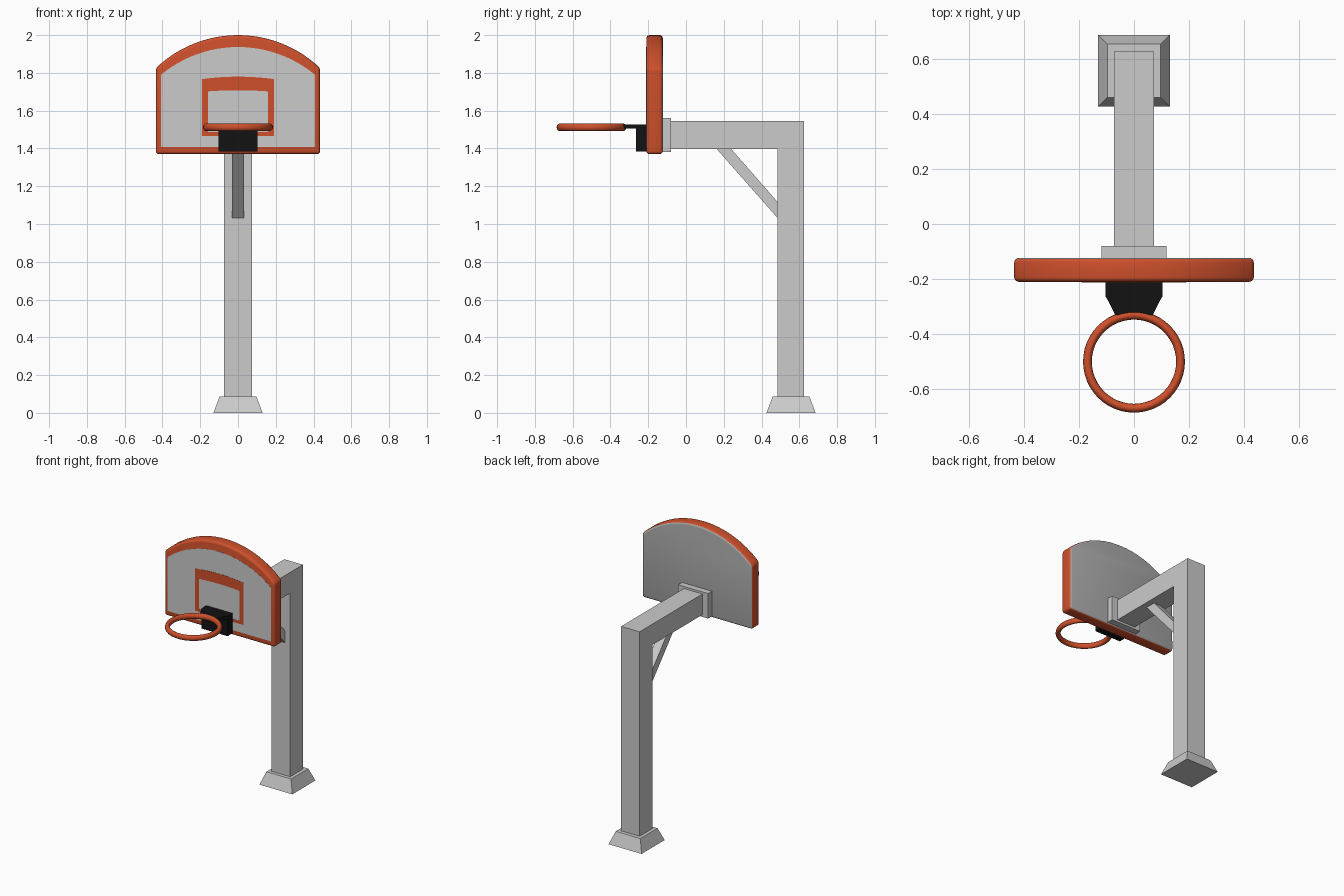
import bpy, bmesh, math
from mathutils import Vector

if "Cube" in bpy.data.objects:
    bpy.data.objects.remove(bpy.data.objects["Cube"])


def material(name, color):
    m = bpy.data.materials.new(name)
    m.diffuse_color = color
    m.use_nodes = True
    m.node_tree.nodes["Principled BSDF"].inputs["Base Color"].default_value = m.diffuse_color
    return m


ORANGE = material("orange_paint", (0.62, 0.08, 0.025, 1))
BLACK = material("black_metal", (0.006, 0.006, 0.006, 1))
GREY = material("grey_paint", (0.4, 0.4, 0.4, 1))


def finish(bm, name, mats=()):
    bmesh.ops.recalc_face_normals(bm, faces=bm.faces)
    me = bpy.data.meshes.new(name)
    bm.to_mesh(me)
    bm.free()
    for m in mats:
        me.materials.append(m)
    ob = bpy.data.objects.new(name, me)
    bpy.context.collection.objects.link(ob)
    return ob


def prism(name, points, offset, mats=(), bevel=0.0):
    """Extrude a closed outline of 3D points along an offset."""
    bm = bmesh.new()
    face = bm.faces.new([bm.verts.new(p) for p in points])
    ext = bmesh.ops.extrude_face_region(bm, geom=[face])
    bmesh.ops.translate(bm, vec=Vector(offset),
                        verts=[g for g in ext["geom"] if isinstance(g, bmesh.types.BMVert)])
    bmesh.ops.recalc_face_normals(bm, faces=bm.faces)
    if bevel:
        sharp = [e for e in bm.edges if e.calc_face_angle() > 0.6]
        bmesh.ops.bevel(bm, geom=sharp, offset=bevel, segments=4, profile=0.5, affect='EDGES')
    return finish(bm, name, mats)


def box(name, x, y, z, mats=()):
    pts = [(-x, y[0], z[0]), (x, y[0], z[0]), (x, y[1], z[0]), (-x, y[1], z[0])]
    return prism(name, pts, (0, 0, z[1] - z[0]), mats)


def side_prism(name, profile, half):
    """Extrude a (y, z) profile symmetrically across x."""
    return prism(name, [(-half, y, z) for y, z in profile], (2 * half, 0, 0))


def arch(half, shoulder, top, n=24):
    """Points of a circular arch from right to left as (x, z)."""
    sag = top - shoulder
    r = (half ** 2 + sag ** 2) / (2 * sag)
    a = math.asin(half / r)
    angles = [a - 2 * a * i / n for i in range(n + 1)]
    return [(r * math.sin(t), top - r + r * math.cos(t)) for t in angles]


def arched(half, bottom, shoulder, top, y):
    pts = [(-half, bottom), (half, bottom)] + arch(half, shoulder, top)
    return [(x, y, z) for x, z in pts]


def smooth(ob):
    bpy.ops.object.select_all(action='DESELECT')
    ob.select_set(True)
    bpy.context.view_layer.objects.active = ob
    bpy.ops.object.shade_smooth_by_angle(angle=math.radians(40))


# Footing: tapered block
bm = bmesh.new()
bmesh.ops.create_cube(bm, size=1)
for v in bm.verts:
    h = 0.13 if v.co.z < 0 else 0.097
    v.co = (math.copysign(h, v.co.x), 0.556 + math.copysign(h, v.co.y),
            0 if v.co.z < 0 else 0.088)
finish(bm, "footing")

# Post with overhanging arm, brace and mounting plate
side_prism("post_and_arm", [(0.484, 0.08), (0.626, 0.08), (0.626, 1.545), (-0.085, 1.545),
                            (-0.085, 1.397), (0.484, 1.397)], 0.073)
side_prism("brace", [(0.16, 1.4), (0.237, 1.4), (0.488, 1.113), (0.488, 1.028)], 0.031)
box("mounting_plate", 0.118, (-0.13, -0.08), (1.382, 1.56))

# Backboard: rounded orange slab with a grey back
board = prism("backboard", arched(0.435, 1.37, 1.825, 2.0, -0.21), (0, 0.087, 0),
              [ORANGE, GREY], bevel=0.017)
for p in board.data.polygons:
    if p.normal.y > 0.75:
        p.material_index = 1
smooth(board)

# Front panel and painted target frame
prism("front_panel", arched(0.408, 1.407, 1.79, 1.937, -0.2095), (0, -0.0012, 0))
outer = [(-0.19, 1.467), (0.19, 1.467)] + arch(0.19, 1.767, 1.78)
inner = [(-0.16, 1.487), (0.16, 1.487)] + arch(0.16, 1.702, 1.708)
bm = bmesh.new()
loops = [[bm.verts.new((x, -0.2118, z)) for x, z in lp] for lp in (outer, inner)]
n = len(outer)
for i in range(n):
    j = (i + 1) % n
    if (Vector(outer[i]) - Vector(outer[j])).length > 1e-5:
        bm.faces.new((loops[0][i], loops[0][j], loops[1][j], loops[1][i]))
bmesh.ops.remove_doubles(bm, verts=bm.verts, dist=1e-5)
ext = bmesh.ops.extrude_face_region(bm, geom=bm.faces[:])
bmesh.ops.translate(bm, vec=(0, 0.0015, 0),
                    verts=[g for g in ext["geom"] if isinstance(g, bmesh.types.BMVert)])
finish(bm, "target_frame", [ORANGE])

# Rim bracket: back block and tapered top plate
box("rim_block", 0.103, (-0.265, -0.205), (1.384, 1.51), [BLACK])
plate = [(-0.103, -0.205), (-0.103, -0.262), (-0.068, -0.33),
         (0.068, -0.33), (0.103, -0.262), (0.103, -0.205)]
prism("rim_plate", [(x, y, 1.506) for x, y in plate], (0, 0, 0.021), [BLACK])

# Rim
bpy.ops.mesh.primitive_torus_add(location=(0, -0.5, 1.512), major_radius=0.169,
                                 minor_radius=0.016, major_segments=48, minor_segments=14)
rim = bpy.context.object
rim.name = "rim"
rim.scale.z = 1.22
rim.data.materials.append(ORANGE)
smooth(rim)
